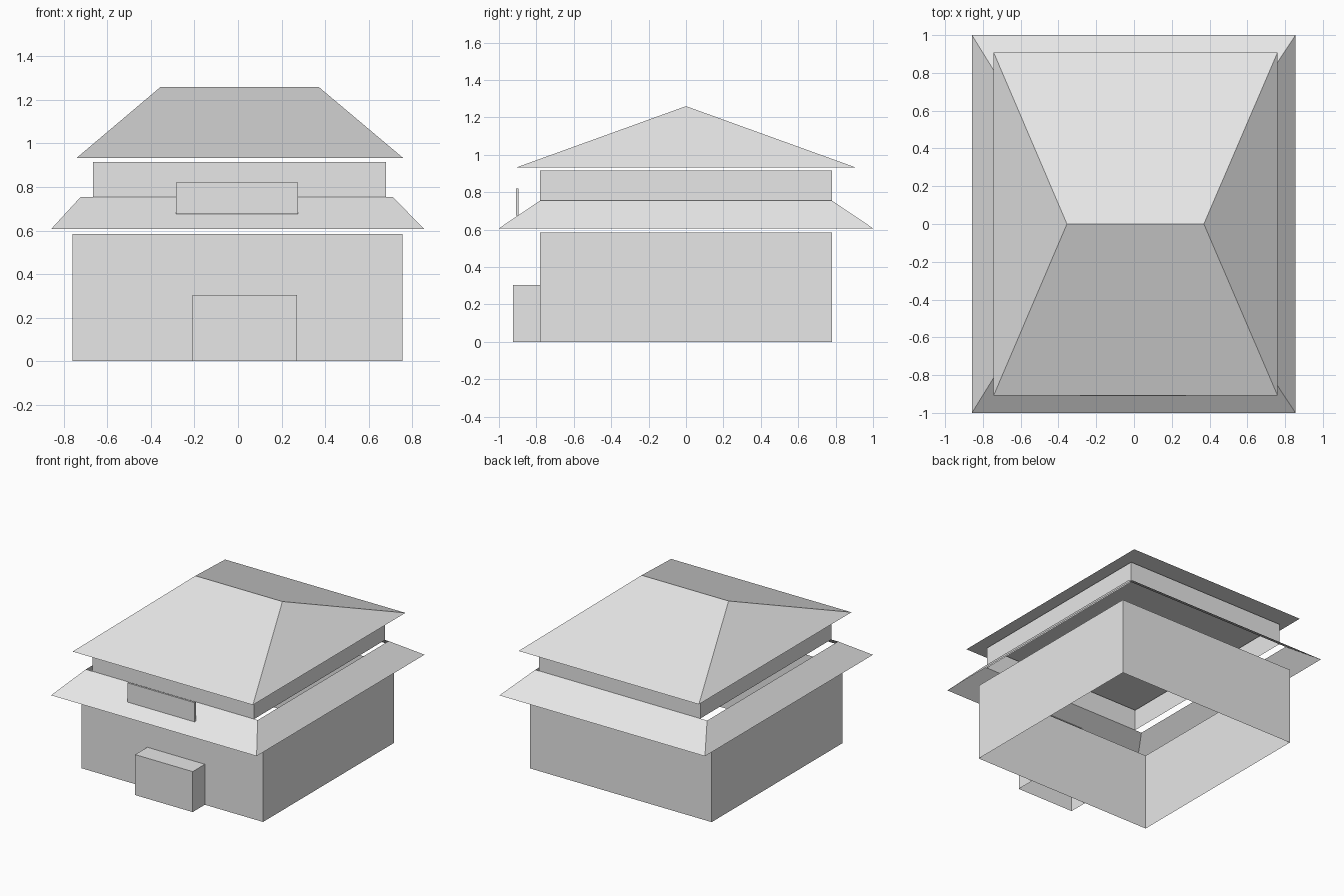
import bpy
import bmesh

cube = bpy.data.objects.get("Cube")
if cube:
    bpy.data.objects.remove(cube, do_unlink=True)

# Single plaster grey for the whole building
grey = bpy.data.materials.new("plain_grey")
grey.use_nodes = True
colour = (0.8, 0.8, 0.8, 1.0)
grey.diffuse_color = colour
grey.node_tree.nodes["Principled BSDF"].inputs["Base Color"].default_value = colour


def shell(name, bottom, top, z0, z1, floor=False, lid=False):
    """Four-sided shell between two rectangles given as (x0, x1, y0, y1)."""
    bm = bmesh.new()

    def ring(rect, z):
        x0, x1, y0, y1 = rect
        return [bm.verts.new((x, y, z))
                for x, y in ((x0, y0), (x1, y0), (x1, y1), (x0, y1))]

    low, high = ring(bottom, z0), ring(top, z1)
    for i in range(4):
        j = (i + 1) % 4
        bm.faces.new((low[i], low[j], high[j], high[i]))
    if floor:
        bm.faces.new(low[::-1])
    if lid:
        bm.faces.new(high)
    # A top rectangle of zero depth collapses into a ridge
    bmesh.ops.remove_doubles(bm, verts=bm.verts[:], dist=0.0001)
    mesh = bpy.data.meshes.new(name)
    bm.to_mesh(mesh)
    bm.free()
    mesh.materials.append(grey)
    obj = bpy.data.objects.new(name, mesh)
    bpy.context.collection.objects.link(obj)
    return obj


# Ground storey: open walls with a gap under the eaves
ground = (-0.76, 0.755, -0.78, 0.78)
shell("lower_walls", ground, ground, 0, 0.585)

# Entrance porch
porch = (-0.21, 0.27, -0.925, -0.78)
shell("porch", porch, porch, 0, 0.305, lid=True)

# Sloping skirt roof, open in the middle
shell("skirt_roof", (-0.858, 0.855, -1, 1), (-0.722, 0.71, -0.78, 0.78), 0.607, 0.755)

# Upper storey
upper = (-0.665, 0.68, -0.78, 0.78)
shell("upper_walls", upper, upper, 0.755, 0.915)

# Blank board standing over the entrance
board = (-0.285, 0.275, -0.91, -0.895)
shell("front_board", board, board, 0.675, 0.82, floor=True, lid=True)

# Hipped main roof with a flat soffit
shell("hip_roof", (-0.743, 0.76, -0.908, 0.908), (-0.355, 0.37, 0, 0), 0.932, 1.26, floor=True)
